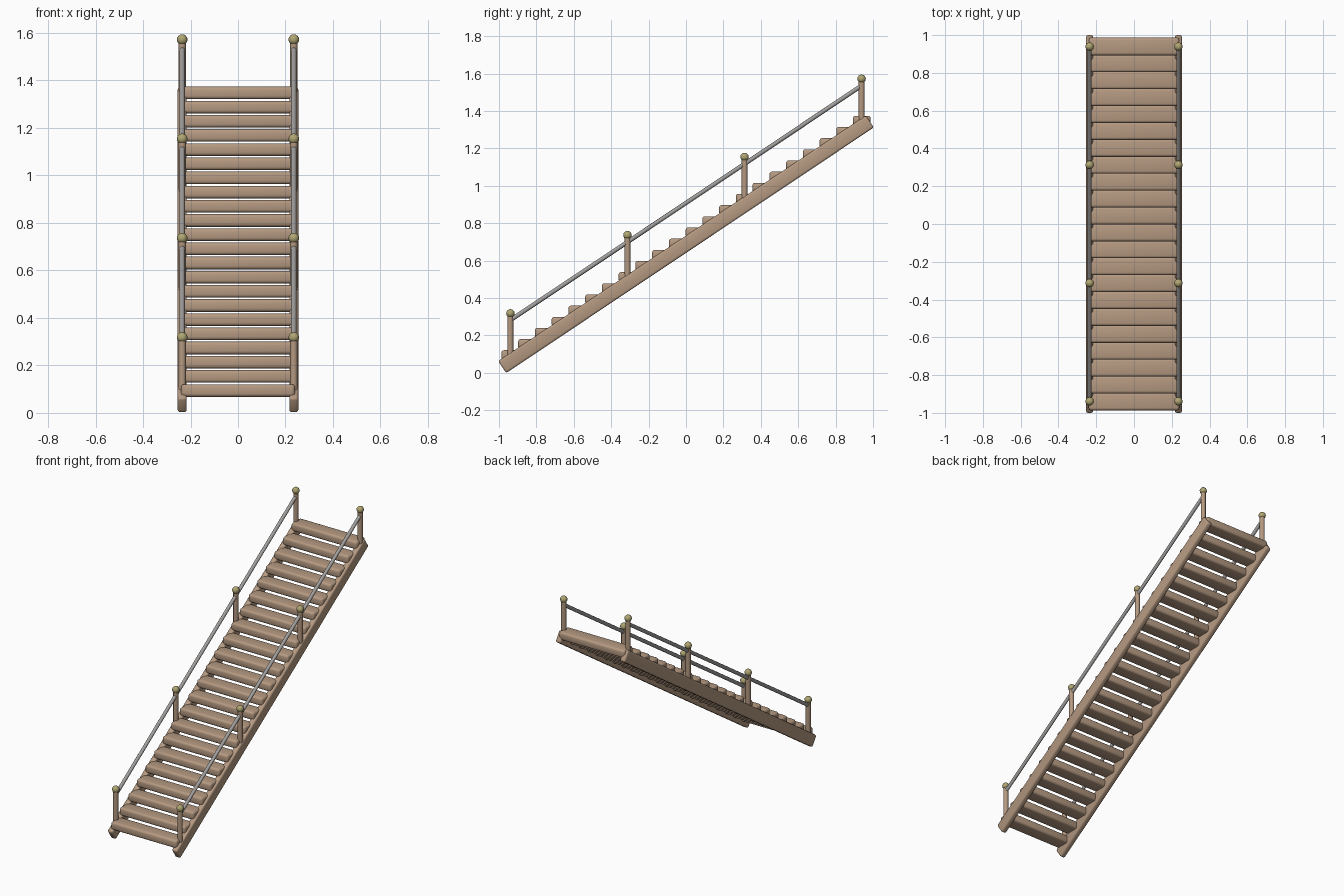
import bpy, math
from mathutils import Vector

if "Cube" in bpy.data.objects:
    bpy.data.objects.remove(bpy.data.objects["Cube"])

SLOPE = 0.668
ANGLE = math.atan(SLOPE)


def material(name, rgb):
    m = bpy.data.materials.new(name)
    m.diffuse_color = (*rgb, 1)
    m.use_nodes = True
    m.node_tree.nodes["Principled BSDF"].inputs["Base Color"].default_value = m.diffuse_color
    return m


WOOD = material("tan wood", (0.46, 0.32, 0.22))
STEEL = material("grey metal", (0.36, 0.35, 0.34))
BRASS = material("dull brass", (0.43, 0.38, 0.17))


def finish(name, mat, smooth=40):
    ob = bpy.context.object
    ob.name = name
    ob.data.materials.append(mat)
    bpy.ops.object.shade_smooth_by_angle(angle=math.radians(smooth))
    return ob


def rounded_box(name, loc, size, bevel, mat, tilt=0):
    bpy.ops.mesh.primitive_cube_add(size=1, location=loc)
    ob = bpy.context.object
    ob.scale = size
    bpy.ops.object.transform_apply(location=False, rotation=False, scale=True)
    mod = ob.modifiers.new("round_edges", 'BEVEL')
    mod.width, mod.segments = bevel, 3
    bpy.ops.object.modifier_apply(modifier=mod.name)
    ob.rotation_euler.x = tilt
    return finish(name, mat)


def rod(name, a, b, radius, sides, mat):
    a, b = Vector(a), Vector(b)
    d = b - a
    bpy.ops.mesh.primitive_cylinder_add(vertices=sides, radius=radius, depth=d.length,
                                        location=(a + b) / 2)
    bpy.context.object.rotation_euler = d.to_track_quat('Z', 'Y').to_euler()
    return finish(name, mat, 50)


# Treads, each running through to both stringers
for i in range(22):
    y = -0.94 + i * 1.88 / 21
    rounded_box("tread", (0, y, 0.094 + i * 0.0597), (0.48, 0.094, 0.053), 0.014, WOOD)

POST_Y = [-0.939 + i * 0.626 for i in range(4)]
for side in (-1, 1):
    x = side * 0.235
    # Sloping side beam
    rounded_box("stringer", (x, 0, 0.687), (0.038, 2.364, 0.077), 0.011, WOOD, ANGLE)
    # Posts with ball caps
    tops = []
    for i, y in enumerate(POST_Y):
        z = 0.318 + i * 0.418
        rod("post", (x, y, z - 0.24), (x, y, z - 0.012), 0.0155, 12, WOOD)
        bpy.ops.mesh.primitive_uv_sphere_add(segments=12, ring_count=8, radius=0.0225,
                                             location=(x, y, z))
        finish("post_cap", BRASS)
        tops.append((x, y, z - 0.037))
    # Handrail spans from post to post
    for a, b in zip(tops, tops[1:]):
        rod("handrail", a, b, 0.0115, 10, STEEL)
